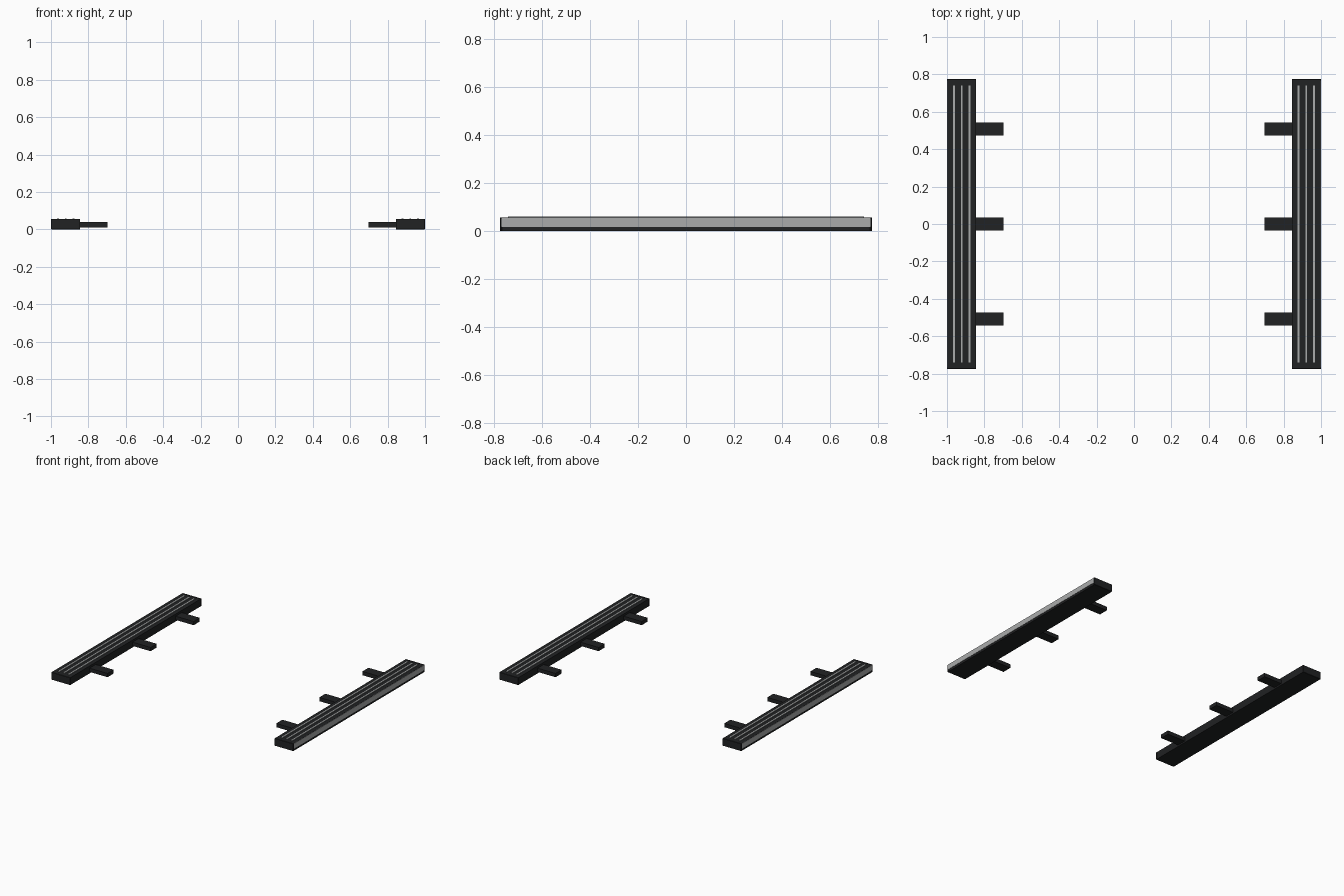
import bpy

if "Cube" in bpy.data.objects:
    bpy.data.objects.remove(bpy.data.objects["Cube"])


def material(name, rgb):
    m = bpy.data.materials.new(name)
    m.diffuse_color = (*rgb, 1)
    m.use_nodes = True
    m.node_tree.nodes["Principled BSDF"].inputs["Base Color"].default_value = m.diffuse_color
    return m


BLACK = material("black_plastic", (0.015, 0.016, 0.017))
GREY = material("brushed_metal", (0.4, 0.41, 0.41))


def box(name, x, y, z, mat, bevel=0.0):
    """Box from (min, max) ranges on each axis, with an optional edge bevel."""
    lo, hi = zip(x, y, z)
    bpy.ops.mesh.primitive_cube_add(
        size=1, location=[(a + b) / 2 for a, b in zip(lo, hi)])
    ob = bpy.context.object
    ob.name = name
    ob.scale = [b - a for a, b in zip(lo, hi)]
    bpy.ops.object.transform_apply(location=True, rotation=False, scale=True)
    # Move the origin to the world centre so each part mirrors across x = 0
    bpy.context.scene.cursor.location = (0, 0, 0)
    bpy.ops.object.origin_set(type='ORIGIN_CURSOR')
    ob.data.materials.append(mat)
    if bevel:
        b = ob.modifiers.new("Bevel", 'BEVEL')
        b.width = bevel
        b.segments = 1
    ob.modifiers.new("Mirror", 'MIRROR').use_clip = False
    return ob


# Long step board
box("step_board", (0.845, 0.998), (-0.768, 0.768), (0.0, 0.055), BLACK)

# Metal trim along the outer side
box("side_trim", (0.99, 1.0), (-0.768, 0.768), (0.016, 0.0545), GREY)

# End caps
for side, s in (("front", -1), ("back", 1)):
    box(f"{side}_end_cap", (0.844, 1.0), sorted((s * 0.765, s * 0.775)),
        (0.0, 0.056), BLACK, 0.002)

# Raised grip strips on the tread
for i, x in enumerate((0.88, 0.921, 0.962)):
    box(f"grip_strip_{i + 1}", (x - 0.005, x + 0.005), (-0.741, 0.741),
        (0.05, 0.059), GREY)

# Mounting brackets reaching inward
for i, y in enumerate((-0.508, 0, 0.508)):
    box(f"mounting_bracket_{i + 1}", (0.697, 0.86), (y - 0.036, y + 0.036),
        (0.011, 0.039), BLACK)
